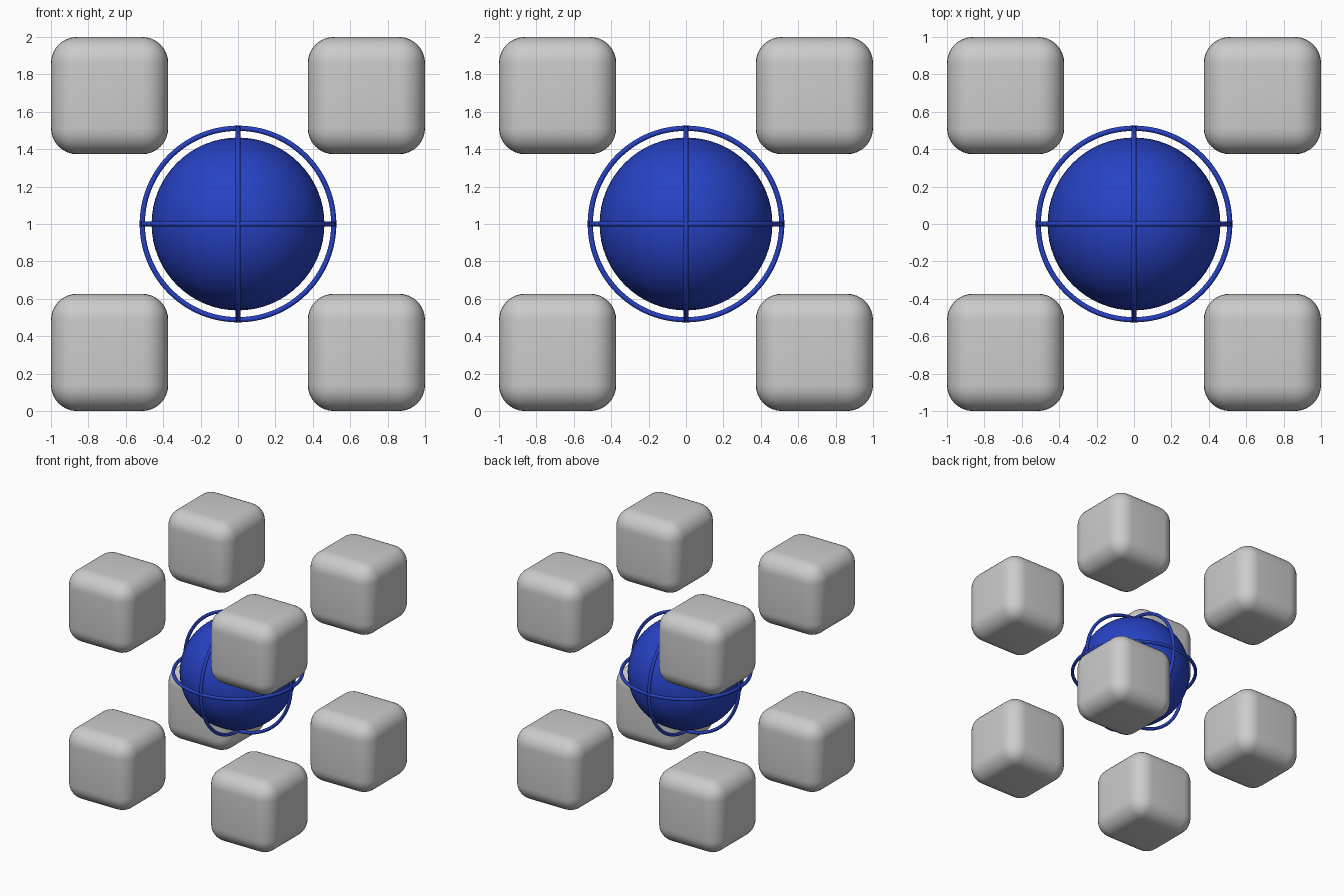
import bpy
from math import radians
from itertools import product

if "Cube" in bpy.data.objects:
    bpy.data.objects.remove(bpy.data.objects["Cube"])

CENTER = (0, 0, 1)

blue = bpy.data.materials.new("blue")
blue.diffuse_color = (0.02, 0.055, 0.55, 1)
blue.use_nodes = True
blue.node_tree.nodes["Principled BSDF"].inputs["Base Color"].default_value = blue.diffuse_color


def finish(name, material=None):
    ob = bpy.context.object
    ob.name = name
    if material:
        ob.data.materials.append(material)
    bpy.ops.object.shade_smooth()
    return ob


# Eight rounded corner blocks
SIZE = 0.627
OFF = 1 - SIZE / 2
for sx, sy, sz in product((-1, 1), repeat=3):
    bpy.ops.mesh.primitive_cube_add(size=SIZE, location=(sx * OFF, sy * OFF, 1 + sz * OFF))
    block = finish("corner_block")
    bevel = block.modifiers.new("rounding", 'BEVEL')
    bevel.width = 0.14
    bevel.segments = 8

# Central ball
bpy.ops.mesh.primitive_uv_sphere_add(segments=64, ring_count=32, radius=0.462, location=CENTER)
finish("core_ball", blue)

# Three mutually perpendicular rings around the ball
for name, rot in (("ring_horizontal", (0, 0, 0)),
                  ("ring_front", (radians(90), 0, 0)),
                  ("ring_side", (0, radians(90), 0))):
    bpy.ops.mesh.primitive_torus_add(major_radius=0.512, minor_radius=0.014,
                                     major_segments=96, minor_segments=12,
                                     location=CENTER, rotation=rot)
    finish(name, blue)
